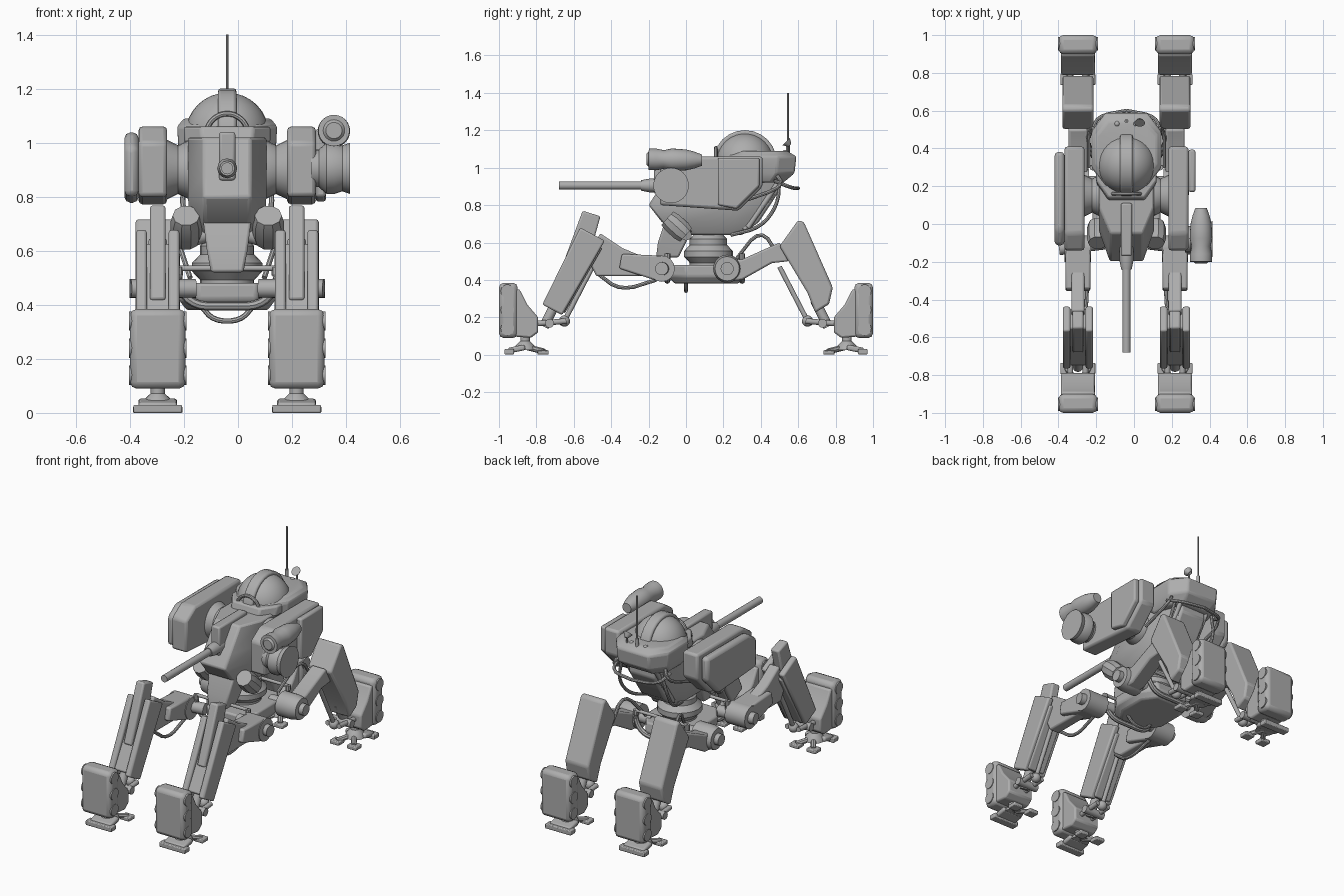
import bpy, bmesh, math
from mathutils import Vector

if "Cube" in bpy.data.objects:
    bpy.data.objects.remove(bpy.data.objects["Cube"], do_unlink=True)

CENTRE_LINE = -0.04
LEG_OFFSET = 0.257
LEG_HALF = 0.09
WIRE = 0.01
GUN_HEIGHT = 0.905
SIDES = {"left": 1, "right": -1}

armour = bpy.data.materials.new("armour_grey")
armour.use_nodes = True
armour.diffuse_color = (0.42, 0.42, 0.42, 1)
armour.node_tree.nodes["Principled BSDF"].inputs["Base Color"].default_value = armour.diffuse_color


def finish(name, bm, bevel=None):
    """Turn the mesh into a shaded object standing on the centre line."""
    bmesh.ops.recalc_face_normals(bm, faces=bm.faces)
    mesh = bpy.data.meshes.new(name)
    bm.to_mesh(mesh)
    bm.free()
    mesh.materials.append(armour)
    part = bpy.data.objects.new(name, mesh)
    bpy.context.collection.objects.link(part)
    part.location.x = CENTRE_LINE
    for other in bpy.context.selected_objects:
        other.select_set(False)
    part.select_set(True)
    bpy.context.view_layer.objects.active = part
    bpy.ops.object.shade_smooth_by_angle(angle=math.radians(32))
    if bevel:
        modifier = part.modifiers.new("edge_bevel", "BEVEL")
        modifier.width, modifier.segments = bevel, 2


def skin(name, rings, bevel=None):
    """Join matching rings of points into one closed skin."""
    bm = bmesh.new()
    loops = [[bm.verts.new(point) for point in ring] for ring in rings]
    for low, high in zip(loops, loops[1:]):
        for i in range(len(low)):
            bm.faces.new((low[i - 1], low[i], high[i], high[i - 1]))
    bm.faces.new(loops[0])
    bm.faces.new(loops[-1])
    finish(name, bm, bevel)


def plate(name, outline, inner, outer, bevel=WIRE):
    """Side outline of (y, z) points given thickness across x."""
    skin(name, [[(x, y, z) for y, z in outline] for x in (inner, outer)], bevel)


def leg_plate(name, at, outline, half_width, bevel=WIRE):
    skin(name, [[at(x, y, z) for y, z in outline] for x in (-half_width, half_width)], bevel)


def shrunk(outline, factor):
    middle = sum((Vector(p) for p in outline), Vector((0, 0))) / len(outline)
    return [middle.lerp(Vector(p), factor) for p in outline]


def box(name, centre, size, bevel=WIRE / 2):
    x, y, z = centre
    wide, deep, tall = (s / 2 for s in size)
    outline = [(y - deep, z - tall), (y + deep, z - tall), (y + deep, z + tall), (y - deep, z + tall)]
    plate(name, outline, x - wide, x + wide, bevel)


def beam(name, start, end, half_width, depth, end_depth=None, bevel=WIRE):
    """Tapered bar running between two points that share the same x."""
    start, end = Vector(start), Vector(end)
    along = (end - start).normalized()
    across = Vector((0, -along.z, along.y))
    side = Vector((half_width, 0, 0))
    rings = []
    for point, size in ((start, depth), (end, end_depth or depth)):
        edge = across * size / 2
        rings.append([point + side + edge, point - side + edge, point - side - edge, point + side - edge])
    skin(name, rings, bevel)


def circle(middle, direction, radius, sides):
    turn = Vector(direction).to_track_quat("Z", "Y")
    angles = [math.tau * i / sides for i in range(sides)]
    return [middle + turn @ Vector((radius * math.cos(a), radius * math.sin(a), 0)) for a in angles]


def turned(name, start, end, radii, sides=24):
    """Round part whose radii are spread evenly from start to end."""
    start, end = Vector(start), Vector(end)
    last = len(radii) - 1
    skin(name, [circle(start.lerp(end, i / last), end - start, r, sides) for i, r in enumerate(radii)])


def rod(name, start, end, radius, sides=16):
    turned(name, start, end, (radius, radius), sides)


def hose(name, points, radius=WIRE):
    """Bent pipe, its corners rounded off by repeated cutting."""
    path = [Vector(p) for p in points]
    for _ in range(2):
        pairs = list(zip(path, path[1:]))
        path = [path[0]] + [a.lerp(b, t) for a, b in pairs for t in (0.25, 0.75)] + [path[-1]]
    ways = [path[min(i + 1, len(path) - 1)] - path[max(i - 1, 0)] for i in range(len(path))]
    skin(name, [circle(p, way, radius, 8) for p, way in zip(path, ways)])


def stack(name, levels, bevel=WIRE):
    """Chamfered plan outline per level: height, front, back, half width."""
    rings = []
    for z, front, back, width in levels:
        corner = (back - front) / 4
        half = [(width * 0.6, front), (width, front + corner), (width, back - corner), (width * 0.6, back)]
        rings.append([(x, y, z) for x, y in half] + [(-x, y, z) for x, y in reversed(half)])
    skin(name, rings, bevel)


def ball(name, centre, radius):
    bm = bmesh.new()
    bmesh.ops.create_uvsphere(bm, u_segments=32, v_segments=16, radius=radius)
    bmesh.ops.translate(bm, verts=bm.verts, vec=centre)
    finish(name, bm)


# Hull, cockpit dome and rear collar
stack("hull", [(0.64, 0, 0.3, 0.11), (0.71, -0.13, 0.39, 0.14), (0.8, -0.2, 0.45, 0.145),
               (0.88, -0.15, 0.5, 0.145), (1.02, -0.05, 0.5, 0.145)])
stack("rear_collar", [(0.92, 0.25, 0.52, 0.15), (0.97, 0.2, 0.58, 0.18), (1.06, 0.2, 0.59, 0.185), (1.09, 0.25, 0.54, 0.16)])
stack("dome_seat", [(1, 0.12, 0.5, 0.16), (1.06, 0.14, 0.49, 0.16)])
dome_centre = Vector((0, 0.315, 1.03))
dome_radius = 0.155
ball("cockpit_dome", dome_centre, dome_radius)
half_turn = [math.pi * i / 12 for i in range(13)]
crest = dome_radius * 1.1
plate("dome_crest", [(dome_centre.y + crest * math.cos(a), dome_centre.z + crest * math.sin(a)) for a in half_turn],
      -0.034, 0.034)
hose("visor_arch", [(dome_radius * math.cos(a) / 2, 0.16, 1.03 + dome_radius * math.sin(a) / 2) for a in half_turn])
nose = [(0.52, -0.16, -0.04, 0.06), (0.6, -0.15, 0, 0.075), (0.72, -0.11, 0.05, 0.09)]
skin("nose_plate", [[(-w, front, z), (w, front, z), (w, back, z), (-w, back, z)] for z, front, back, w in nose], WIRE)
beam("belly_keel", (0, 0.24, 0.72), (0, 0.4, 0.92), 0.1, 0.2)

# Main gun
box("gun_mount", (0, -0.03, 0.95), (0.06, 0.28, 0.18), WIRE)
turned("gun_hub", (0, -0.24, GUN_HEIGHT), (0, -0.1, GUN_HEIGHT), (0.028, 0.037, 0.037, 0.037), 12)
rod("gun_barrel", (0, -0.68, GUN_HEIGHT), (0, -0.1, GUN_HEIGHT), 0.022)

# Shoulder armour
slab_outline = [(-0.14, 0.8), (-0.14, 1), (-0.05, 1.06), (0.41, 1.06), (0.41, 0.9), (0.28, 0.77)]
slab_inner, slab_outer = 0.222, 0.328
for side, s in SIDES.items():
    plate(side + "_shoulder_slab", slab_outline, s * slab_inner, s * slab_outer, WIRE * 1.5)
    turned(side + "_shoulder_joint", (s * 0.1, 0.15, 0.9), (s * slab_inner, 0.15, 0.9), (0.11, 0.11, 0.09, 0.11))
    lamp = Vector((s * 0.152, 0, 0.64))
    turned(side + "_nose_lamp", lamp, lamp + Vector((0, -0.1, 0.09)), (0.05, 0.058, 0.058, 0.058, 0.05), 10)
    rod(side + "_lamp_arm", (0, 0, 0.68), lamp, 0.03)
plate("right_outer_panel", [(y, z - WIRE) for y, z in shrunk(slab_outline, 0.9)], -slab_outer, -0.38, WIRE * 2)
rear_cover = [(max(y, 0.17), z) for y, z in shrunk(slab_outline, 0.94) if y > -0.1]
plate("left_outer_panel", rear_cover + [(0.17, 0.8)], slab_outer, 0.365, WIRE)

# Weapon pod beside the left shoulder
pod = Vector((0.395, -0.08, GUN_HEIGHT))
launcher_front, launcher_back = Vector((pod.x, -0.2, 1.045)), Vector((pod.x, 0.085, 1.04))
turned("pod_drum", (0.31, pod.y, pod.z), (0.455, pod.y, pod.z), (0.07, 0.07, 0.095, 0.095, 0.085, 0.095))
turned("pod_launcher", launcher_front, launcher_back, (0.058, 0.058, 0.05, 0.06, 0.058, 0.055, 0.045, 0.03))
turned("launcher_muzzle", launcher_front - Vector((0, WIRE, 0)), launcher_front, (0.03, 0.04))
box("pod_bracket", pod + Vector((0, 0, 0.09)), (0.05, 0.06, 0.08))

# Aerial, dish, rear rail and hoses
mast = Vector((0, 0.545, 1.07))
rod("aerial_base", mast, mast + Vector((0, 0, 0.06)), WIRE)
rod("aerial", mast, (0, mast.y, 1.4), WIRE / 2, 8)
dish = mast + Vector((0.07, 0, 0.06))
rod("dish_post", mast + Vector((0.07, 0, 0)), dish, WIRE / 2)
turned("dish", dish + Vector((0, WIRE, -WIRE)), dish + Vector((0, -WIRE, WIRE)), (WIRE, 0.02, 0.028))
for side, s in SIDES.items():
    ball(side + "_collar_bump", (s * 0.05, 0.53, 1.08), 0.016)
    hose(side + "_rear_rail", [(s * 0.18, 0.47, 0.93), (s * 0.16, 0.57, 0.89), (0, 0.6, 0.89)])
    hose(side + "_rear_hose", [(s * 0.14, 0.5, 0.93), (s * 0.17, 0.49, 0.8), (s * 0.15, 0.4, 0.68), (s * 0.1, 0.24, 0.64)])
    hose(side + "_shoulder_hose", [(s * 0.14, 0.47, 0.98), (s * 0.2, 0.53, 0.9), (s * 0.2, 0.3, 0.82)])
    rod(side + "_back_strut", (s * 0.1, 0.5, 0.93), (s * 0.1, 0.33, 0.68), 0.014)

# Turntable and pelvis
turned("turntable", (0, 0.12, 0.46), (0, 0.12, 0.65), (0.1, 0.1, 0.13, 0.13, 0.1, 0.1, 0.07))
stack("pelvis", [(0.38, -0.06, 0.28, 0.15), (0.42, -0.1, 0.31, 0.18), (0.48, -0.1, 0.3, 0.18)])
hose("belly_hose", [(-0.1, 0, 0.4), (-0.05, 0, 0.34), (0.05, 0, 0.34), (0.1, 0, 0.4)])
for end, y in (("front", -0.1), ("rear", 0.3)):
    for side, s in SIDES.items():
        hose(f"{end}_{side}_frame", [(s * 0.18, y, 0.54), (s * 0.18, y, 0.46), (s * 0.12, y, 0.395), (0, y, 0.395)], 0.016)
    rod(end + "_cross_bar", (-0.18, y, 0.535), (0.18, y, 0.535), WIRE)


def lower_leg(tag, at):
    """Armoured shin, ankle linkage and three-toed foot."""
    box(tag + "_shin_shield", at(0, 0.95, 0.237), (0.205, 0.1, 0.295), 0.025)
    shin = [(0.95, 0.35), (0.89, 0.35), (0.85, 0.27), (0.79, 0.2), (0.79, 0.12), (0.83, 0.09), (0.95, 0.1)]
    leg_plate(tag + "_shin_plate", at, shin, LEG_HALF)
    for i in range(3):
        rod(f"{tag}_shin_roller_{i}", at(-0.106, 0.955, 0.14 + i / 10), at(0.106, 0.955, 0.14 + i / 10), 0.036)
    ankle = at(0, 0.65, 0.18)
    for x in (-0.04, 0.04):
        rod(tag + "_ankle_rod", at(x, 0.82, 0.165), at(x, 0.64, 0.18), 0.015)
        rod(tag + "_toe_beam", at(0, 0.85, 0.04), at(x * 1.5, 0.76, 0.018), 0.016, 8)
        box(tag + "_rear_toe", at(x * 1.5, 0.765, 0.012), (0.064, 0.06, 0.024))
    rod(tag + "_ankle_pin", at(-0.07, 0.73, 0.168), at(0.07, 0.73, 0.168), 0.024)
    ball(tag + "_ankle_ball", ankle, 0.03)
    rod(tag + "_ankle_piston", at(0, 0.76, 0.15), at(0, 0.69, 0.29), 0.026)
    rod(tag + "_long_piston", ankle, at(0, 0.5, 0.47), 0.013)
    turned(tag + "_foot_hub", at(0, 0.86, 0.025), at(0, 0.86, 0.12), (0.06, 0.05, 0.026, 0.026, 0.026))
    beam(tag + "_front_toe", at(0, 0.86, 0.04), at(0, 0.95, 0.022), LEG_HALF * 0.8, 0.03)
    box(tag + "_toe_pad", at(0, 0.945, 0.015), (LEG_HALF * 2, 0.05, 0.03))


def front_leg(tag, at):
    beam(tag + "_thigh_core", at(0, 0.5, 0.6), at(0, 0.7, 0.25), 0.06, 0.12)
    for x in (-0.06, 0.06):
        beam(tag + "_thigh_plate", at(x, 0.5, 0.645), at(x, 0.715, 0.24), 0.02, 0.15, 0.12)
    beam(tag + "_thigh_ridge", at(0, 0.505, 0.755), at(0, 0.62, 0.4), 0.029, 0.1, 0.13)
    link = [(0.17, 0.5), (0.34, 0.57), (0.46, 0.65), (0.52, 0.5), (0.48, 0.42), (0.17, 0.42)]
    leg_plate(tag + "_hip_link", at, link, 0.035)
    beam(tag + "_hip_arm", at(0, 0.13, 0.46), at(0, 0.35, 0.5), 0.066, 0.14, 0.08)
    rod(tag + "_hip_joint", at(-0.07, 0.13, 0.46), at(0.07, 0.13, 0.46), 0.07)
    rod(tag + "_hip_axle", at(-0.14, 0.1, 0.46), at(0.1, 0.13, 0.46), 0.035)
    hose(tag + "_hip_hose", [at(-0.04, 0.48, 0.44), at(-0.05, 0.35, 0.34), at(-0.04, 0.16, 0.4)])


def rear_leg(tag, at):
    thigh = [(0.5, 0.58), (0.6, 0.72), (0.63, 0.71), (0.785, 0.36), (0.765, 0.27), (0.69, 0.225), (0.65, 0.33)]
    leg_plate(tag + "_thigh", at, thigh, 0.082, WIRE * 1.2)
    arm = [(0.18, 0.5), (0.3, 0.51), (0.5, 0.6), (0.55, 0.5), (0.46, 0.49), (0.3, 0.4), (0.2, 0.39)]
    leg_plate(tag + "_hip_arm", at, arm, 0.05)
    turned(tag + "_hip_joint", at(-0.06, 0.22, 0.46), at(0.075, 0.22, 0.46), (0.075, 0.075, 0.075, 0.065))
    rod(tag + "_hip_axle", at(-0.14, 0.22, 0.46), at(0.105, 0.22, 0.46), 0.035)
    hose(tag + "_hip_hose", [at(-0.05, 0.5, 0.52), at(-0.06, 0.4, 0.68), at(-0.12, 0.26, 0.5)])


# Four legs, mirrored left to right and with matching shins front and back
for side, s in SIDES.items():
    for end, way, upper_leg in (("front", -1, front_leg), ("rear", 1, rear_leg)):
        def at(x, y, z):
            return Vector((s * (LEG_OFFSET + x), way * y, z))
        lower_leg(f"{side}_{end}", at)
        upper_leg(f"{side}_{end}", at)
